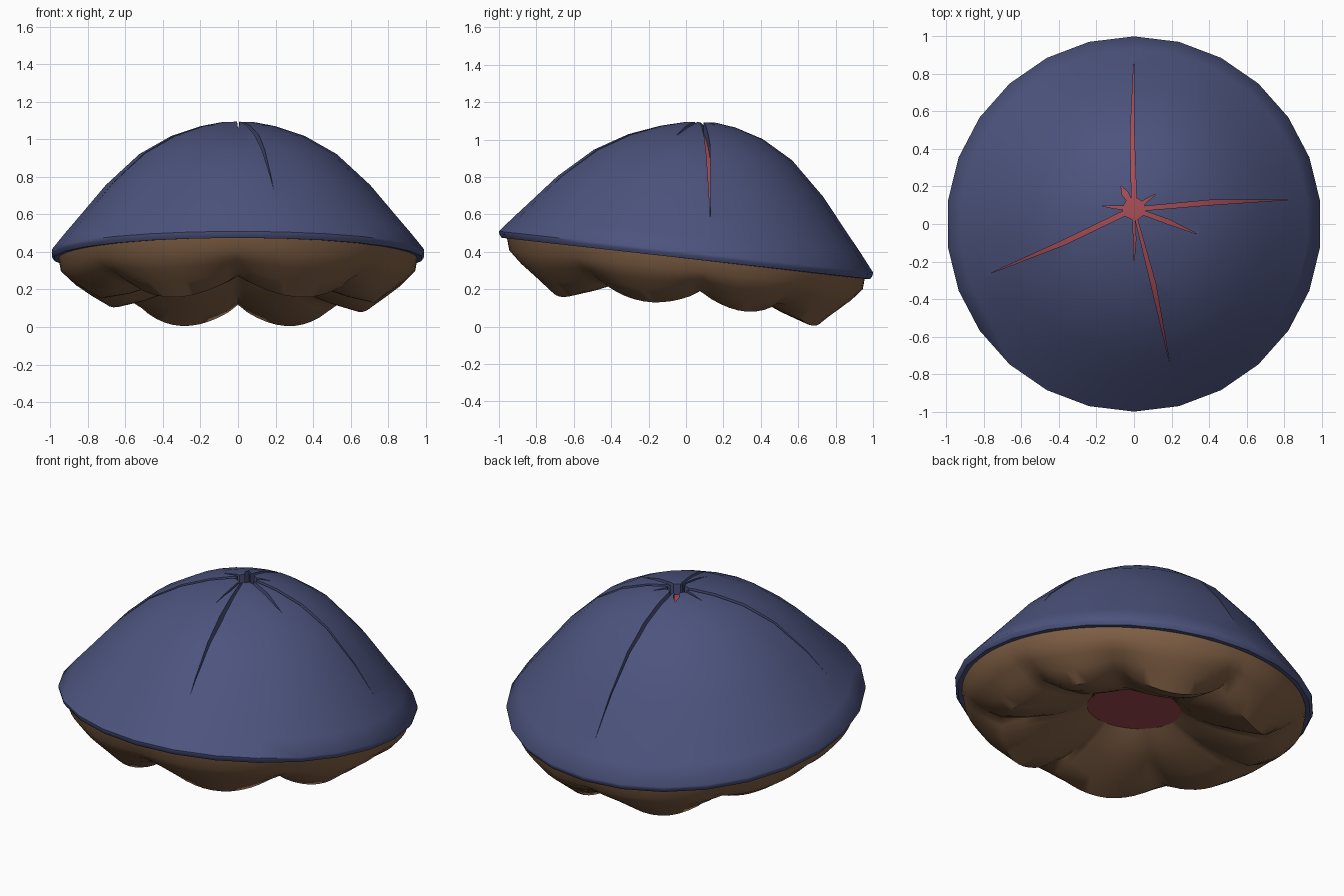
import bpy, bmesh, math

if "Cube" in bpy.data.objects:
    bpy.data.objects.remove(bpy.data.objects["Cube"])

SIDES = 26
APEX_Y = 0.08
# dome profile: radius fraction, height fraction from rim to apex
DOME = [(1, 0), (.93, .125), (.85, .26), (.71, .5), (.53, .74), (.36, .88), (.2, .957), (.08, .99)]


def material(name, rgb):
    m = bpy.data.materials.new(name)
    m.diffuse_color = (*rgb, 1)
    m.use_nodes = True
    m.node_tree.nodes["Principled BSDF"].inputs["Base Color"].default_value = m.diffuse_color
    return m


blue = material("slate blue shell", (0.074, 0.088, 0.208))
brown = material("brown flesh", (0.222, 0.118, 0.06))
red = material("dull red", (0.39, 0.075, 0.092))


def rim_z(y):
    return 0.365 - 0.11 * y


def make(name, rings, mat, cap_start=False, cap_end=False):
    """Skin a list of vertex rings, optionally capping the ends."""
    bm = bmesh.new()
    vr = [[bm.verts.new(c) for c in ring] for ring in rings]
    for a, b in zip(vr, vr[1:]):
        n = len(a)
        for i in range(n):
            j = (i + 1) % n
            bm.faces.new((a[i], a[j], b[j], b[i]))
    if cap_start:
        bm.faces.new(vr[0])
    if cap_end:
        bm.faces.new(vr[-1])
    bmesh.ops.recalc_face_normals(bm, faces=bm.faces)
    if cap_start and cap_end and bm.calc_volume(signed=True) < 0:
        bmesh.ops.reverse_faces(bm, faces=bm.faces)
    me = bpy.data.meshes.new(name)
    bm.to_mesh(me)
    bm.free()
    ob = bpy.data.objects.new(name, me)
    bpy.context.collection.objects.link(ob)
    me.materials.append(mat)
    return ob


def select(ob):
    bpy.ops.object.select_all(action='DESELECT')
    ob.select_set(True)
    bpy.context.view_layer.objects.active = ob


def smooth(ob, deg):
    select(ob)
    bpy.ops.object.shade_smooth_by_angle(angle=math.radians(deg))


def dome_ring(r, f, scale=1.0, drop=0.0):
    """Ring on the tilted dome; its centre drifts to the apex as r shrinks."""
    ring = []
    for i in range(SIDES):
        a = math.pi / 2 + 2 * math.pi * i / SIDES
        x, y = math.cos(a), math.sin(a)
        base = rim_z(y) + 0.035
        ring.append((x * r * scale, y * r * scale + APEX_Y * (1 - r),
                     base + (1.1 - base) * f - drop))
    return ring


# shell: thick dome with a rounded rim
lip = [dome_ring(1, 0, s, d) for s, d in ((.998, .016), (.985, .035), (.94, .035))]
outer = [dome_ring(r, f) for r, f in reversed(DOME)]
inner = [dome_ring(r, f, .94, .09) for r, f in DOME[1:]]
shell = make("shell", outer + lip + inner, blue, True, True)

# red core, sitting inside the shell thickness and seen through the cracks
core = make("inner_core", [dome_ring(r, f, .955, .065) for r, f in DOME[1:]], red, cap_end=True)
smooth(core, 40)

# star-shaped cutter: crack tip positions and half widths
CRACKS = [(.83, .13, .017), (.12, .16, .008), (0, .88, .014), (-.07, .205, .022),
          (-.18, .10, .008), (-.77, -.265, .017), (0, -.21, .009), (.19, -.74, .017),
          (.34, -.055, .016)]


def heading(c):
    return math.atan2(c[1] - APEX_Y, c[0])


CRACKS.sort(key=heading)
HUB = 0.058
star = []
for n, (tx, ty, w) in enumerate(CRACKS):
    here = heading(CRACKS[n])
    gaps = [(heading(CRACKS[(n + 1) % len(CRACKS)]) - here) % math.tau,
            (here - heading(CRACKS[n - 1])) % math.tau]
    # keep neighbouring crack mouths from overlapping
    mouth = min(w * 1.2, HUB * math.tan(min(min(gaps), 1.0) / 2) * .85)
    length = math.hypot(tx, ty - APEX_Y)
    for t, side in ((0, -mouth), (.45, -w * .75), (1, 0), (.45, w * .75), (0, mouth)):
        d = HUB + (length - HUB) * t
        s = side + 0.012 * length * math.sin(math.pi * t)
        star.append((math.cos(here) * d - math.sin(here) * s,
                     APEX_Y + math.sin(here) * d + math.cos(here) * s))
cutter = make("crack_cutter", [[(x, y, z) for x, y in star] for z in (.4, 1.3)], blue, True, True)
cutter.hide_render = True

select(shell)
mod = shell.modifiers.new("cracks", 'BOOLEAN')
mod.object = cutter
mod.operation = 'DIFFERENCE'
mod.solver = 'EXACT'
bpy.ops.object.modifier_apply(modifier=mod.name)
bpy.data.objects.remove(cutter)
smooth(shell, 50)

# body: eight uneven lobes between creases; crease angle and fullness of the lobe after it
LOBES = [(-90, .95), (-38, .75), (6, .7), (44, 1), (90, 1), (138, .5), (174, .55), (218, .95), (270, 1)]
# radius, depth in the creases, depth on the lobes
BODY = [(.96, -.02, -.02), (.945, .06, .07), (.89, .105, .145), (.82, .14, .21), (.74, .165, .285),
        (.6, .16, .24), (.45, .135, .175), (.34, .095, .115), (.26, .05, .05)]
SEG = 90


def fullness(deg):
    for (a, k), (b, _) in zip(LOBES, LOBES[1:]):
        if a <= deg < b:
            return k * math.sin(math.pi * (deg - a) / (b - a)) ** .8
    return 0


def body_ring(r, crease, lobe):
    ring = []
    for i in range(SEG):
        deg = -90 + 360 * i / SEG
        a = math.radians(deg)
        x, y = r * math.cos(a), r * math.sin(a)
        ring.append((x, y, rim_z(y) - crease - (lobe - crease) * fullness(deg)))
    return ring


body = make("lobed_underside", [body_ring(*b) for b in BODY], brown)
smooth(body, 50)

# mouth disc recessed in the middle of the underside
make("mouth_disc", [body_ring(.265, .048, .048), body_ring(.262, .051, .051)], red, True, True)
